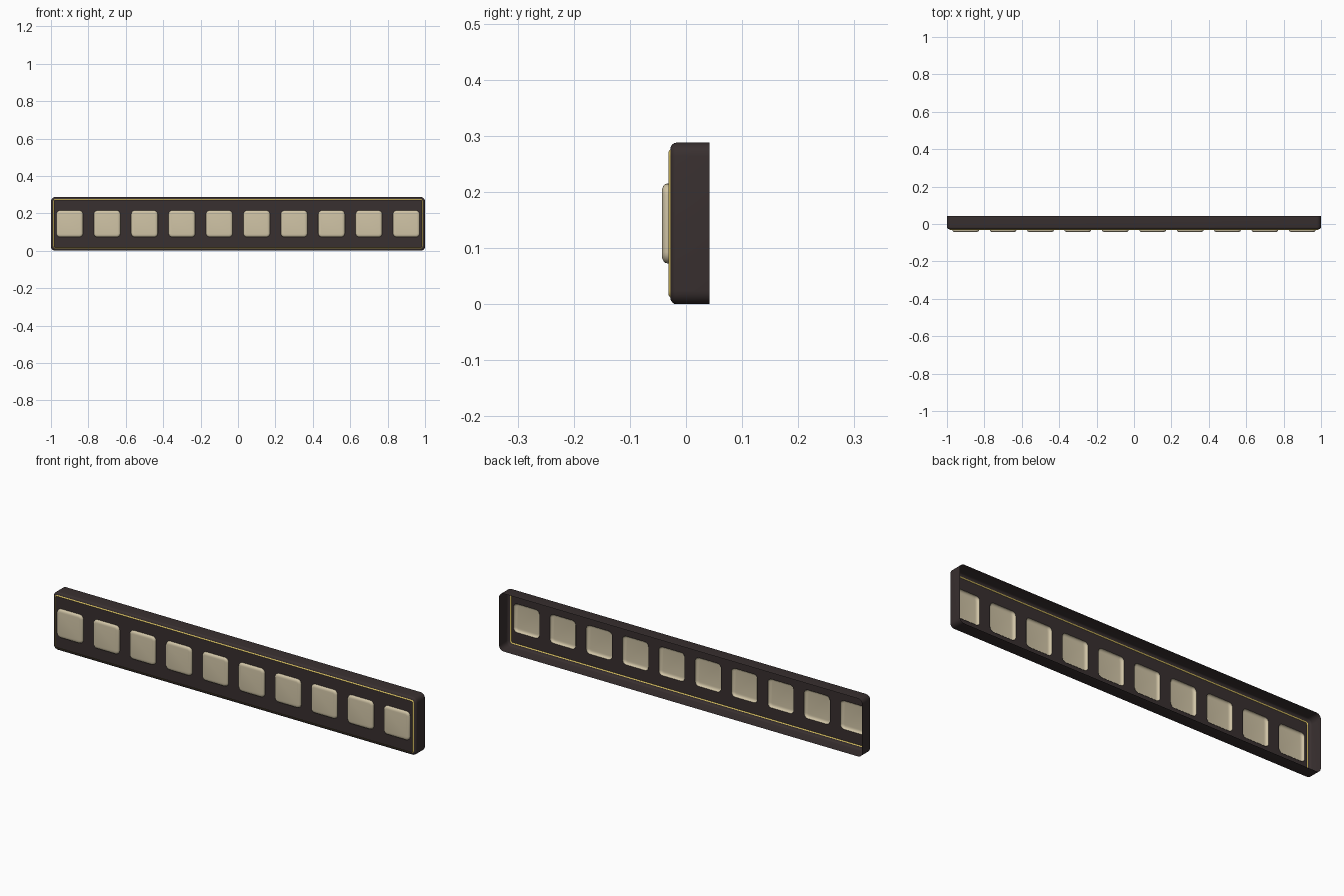
import bpy, bmesh, math

if "Cube" in bpy.data.objects:
    bpy.data.objects.remove(bpy.data.objects["Cube"])

W, H = 1.0, 0.144          # half length and half height of the bar
CZ = 0.144                 # centre height


def material(name, rgb):
    m = bpy.data.materials.new(name)
    m.diffuse_color = (*rgb, 1)
    m.use_nodes = True
    m.node_tree.nodes["Principled BSDF"].inputs["Base Color"].default_value = m.diffuse_color
    return m


DARK = material("dark brown", (0.040, 0.029, 0.029))
GOLD = material("gold", (0.68, 0.52, 0.12))
CREAM = material("cream", (0.63, 0.55, 0.38))


def ring(bm, cx, hw, hh, r, y, n=5):
    """Rounded rectangle of vertices in the xz plane, counter-clockwise from the front."""
    out = []
    for k, (sx, sz) in enumerate([(1, 1), (-1, 1), (-1, -1), (1, -1)]):
        for i in range(n + 1):
            a = math.pi / 2 * (k + i / n)
            out.append(bm.verts.new((cx + sx * (hw - r) + r * math.cos(a), y,
                                     CZ + sz * (hh - r) + r * math.sin(a))))
    return out


def loft(bm, cx, hw, hh, r, steps):
    """Skin rounded rectangles; steps are (inset, y) from back to front."""
    rings = [ring(bm, cx, hw - d, hh - d, max(r - d, 0.004), y) for d, y in steps]
    for a, b in zip(rings, rings[1:]):
        for i in range(len(a)):
            j = (i + 1) % len(a)
            bm.faces.new((a[i], a[j], b[j], b[i]))
    return rings[-1]


def finish(bm, name, mat):
    me = bpy.data.meshes.new(name)
    bm.to_mesh(me)
    bm.free()
    me.materials.append(mat)
    ob = bpy.data.objects.new(name, me)
    bpy.context.collection.objects.link(ob)
    bpy.ops.object.select_all(action='DESELECT')
    ob.select_set(True)
    bpy.context.view_layer.objects.active = ob
    bpy.ops.object.shade_smooth_by_angle(angle=math.radians(35))
    return ob


def arc(d0, y0, dr, yr, n=4):
    """Quarter-round edge as (inset, y) steps."""
    return [(d0 + dr * (1 - math.cos(math.pi / 2 * i / n)),
             y0 - yr * math.sin(math.pi / 2 * i / n)) for i in range(n + 1)]


KEYS = [-0.9 + 0.2 * i for i in range(10)]
KEY_H, KEY_R = 0.071, 0.02

# housing: thin shell, open at the back, rounded front edge
bm = bmesh.new()
loft(bm, 0, W, H, 0.024, [(0, 0.042)] + arc(0, -0.017, 0.012, 0.011))
finish(bm, "housing", DARK)

# gold trim step around the front panel
bm = bmesh.new()
loft(bm, 0, W, H, 0.024, [(0.012, -0.028), (0.0165, -0.0315)])
finish(bm, "gold_trim", GOLD)

# front panel with an opening behind each key
bm = bmesh.new()
d = 0.0165
loops = [ring(bm, 0, W - d, H - d, 0.0075, -0.0315)]
loops += [ring(bm, x, KEY_H, KEY_H, KEY_R, -0.0315) for x in KEYS]
edges = [bm.edges.new((l[i - 1], l[i])) for l in loops for i in range(len(l))]
bmesh.ops.triangle_fill(bm, use_beauty=True, use_dissolve=False, edges=edges, normal=(0, -1, 0))
for f in bm.faces:
    f.normal_update()
    if f.normal.y > 0:
        f.normal_flip()
finish(bm, "front_panel", DARK)

# hollow rounded keys
for i, x in enumerate(KEYS):
    bm = bmesh.new()
    top = loft(bm, x, KEY_H, KEY_H, KEY_R, [(0, -0.0305)] + arc(0, -0.034, 0.014, 0.009))
    bm.faces.new(top)
    finish(bm, f"key_{i + 1}", CREAM)
